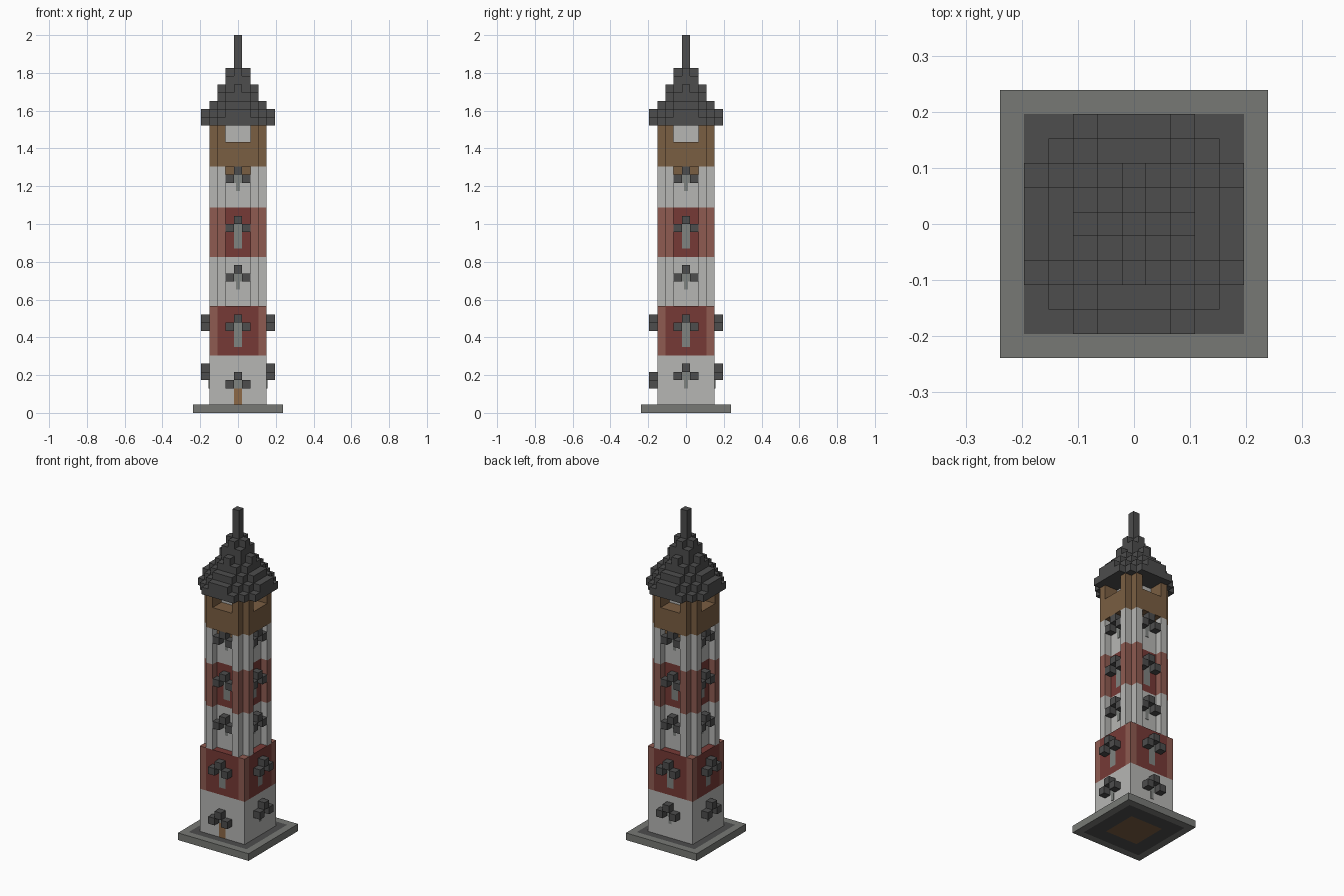
import bpy
import bmesh
from mathutils import Vector

old = bpy.data.objects.get("Cube")
if old:
    bpy.data.objects.remove(old, do_unlink=True)

V = 2 / 46  # edge length of one block


def material(name, r, g, b):
    lin = [((c / 255 + 0.055) / 1.055) ** 2.4 for c in (r, g, b)] + [1]
    m = bpy.data.materials.new(name)
    m.use_nodes = True
    m.diffuse_color = lin
    m.node_tree.nodes["Principled BSDF"].inputs["Base Color"].default_value = lin
    return m


MATS = {
    "white": material("white plaster", 182, 182, 180),
    "red": material("dark red brick", 118, 58, 54),
    "pale_red": material("pale red corner", 142, 91, 81),
    "brown": material("brown wood", 122, 94, 66),
    "door": material("door wood", 140, 104, 70),
    "dark": material("dark slate", 77, 77, 77),
    "grey": material("grey stone", 119, 121, 117),
    "window": material("window grey", 128, 131, 128),
}
SLOTS = list(MATS)
blocks = {}  # (x, y, z) -> (part, colour)


def fill(part, z0, z1, reach, inside, colour):
    """Fill layers z0..z1 by rules on the larger (a) and smaller (b) axis distance."""
    for z in range(z0, z1):
        for x in range(-reach, reach + 1):
            for y in range(-reach, reach + 1):
                b, a = sorted((abs(x), abs(y)))
                if inside(a, b):
                    blocks[x, y, z] = (part, colour(a, b))


def full(a, b):
    return True


def ribbed(a, b):
    return a < 3 or b == 2


def only(c):
    return lambda a, b: c


# Base plate with dark footing and wooden core
fill("base_plate", 0, 1, 5, full,
     lambda a, b: "brown" if a <= 2 else "dark" if a <= 4 else "grey")

# Square lower tower, ribbed upper tower
fill("lower_white_wall", 1, 7, 3, full, only("white"))
fill("lower_red_wall", 7, 13, 3, full, lambda a, b: "pale_red" if b == 3 else "red")
fill("middle_white_wall", 13, 19, 3, ribbed, only("white"))
fill("upper_red_wall", 19, 25, 3, ribbed, lambda a, b: "pale_red" if b == 2 else "red")
fill("upper_white_wall", 25, 30, 3, ribbed,  only("white"))
for z in (29,):
    fill("upper_white_wall", z, z + 1, 3, ribbed, lambda a, b: "white" if b == 2 else "brown")

# Lookout room: parapet, corner posts, inner core
fill("parapet", 30, 33, 3, lambda a, b: b <= 2, only("brown"))
fill("corner_post", 33, 35, 3, lambda a, b: b == 2, only("brown"))
fill("lookout_core", 33, 35, 1, full, only("white"))

# Stepped roof: each layer is limited by reach and by diagonal sum
for i, (reach, diagonal) in enumerate([(4, 6), (4, 5), (3, 4), (2, 3), (2, 2), (1, 2), (1, 1)]):
    fill("roof", 35 + i, 36 + i, reach, lambda a, b: a + b <= diagonal, only("dark"))
fill("spire", 42, 46, 0, full, only("dark"))

# Windows with three-block hoods on every side
SIDES = [(0, -1), (1, 0), (0, 1), (-1, 0)]
drips = []
for dx, dy in SIDES:
    front = dy == -1

    def put(along, out, z, part, colour):
        blocks[dx * out - dy * along, dy * out + dx * along, z] = (part, colour)

    for level, out, height in [(4, 4, 1), (10, 4, 3), (16, 3, 1), (22, 3, 3), (28, 3, 1)]:
        doorway = front and level == 4
        z = level - 1 if doorway else level
        for side in (-1, 1):
            put(side, out, z, "window_hood", "dark")
        put(0, out, z + 1, "window_hood", "dark")
        if doorway:
            for k in (1, 2):
                put(0, out - 1, k, "door", "door")
        for k in range(height):
            put(0, out - 1, z - k, "window", "window")
        if height == 1 and not doorway:
            drips.append((dx, dy, out - 0.5, z - 0.5))


# Turn blocks into meshes, keeping only exposed faces
AXES = [Vector(d) for d in [(1, 0, 0), (-1, 0, 0), (0, 1, 0), (0, -1, 0), (0, 0, 1), (0, 0, -1)]]
for part in dict.fromkeys(p for p, c in blocks.values()):
    bm = bmesh.new()
    verts = {}
    for cell, (owner, colour) in blocks.items():
        if owner != part:
            continue
        centre = Vector(cell) + Vector((0, 0, 0.5))
        for n in AXES:
            if tuple(int(c) for c in Vector(cell) + n) in blocks:
                continue
            u = Vector((n.y, n.z, n.x))
            w = n.cross(u)
            ring = []
            for s, t in [(-1, -1), (1, -1), (1, 1), (-1, 1)]:
                p = centre + (n + u * s + w * t) / 2
                key = tuple(p)
                if key not in verts:
                    verts[key] = bm.verts.new(p * V)
                ring.append(verts[key])
            face = bm.faces.new(ring)
            face.material_index = SLOTS.index(colour)
    mesh = bpy.data.meshes.new(part)
    bm.to_mesh(mesh)
    bm.free()
    for m in MATS.values():
        mesh.materials.append(m)
    bpy.context.collection.objects.link(bpy.data.objects.new(part, mesh))

# Narrow sill marks under the windows of the white bands
for dx, dy, out, z in drips:
    bpy.ops.mesh.primitive_cube_add(size=1, location=(dx * out * V, dy * out * V, z * V))
    mark = bpy.context.object
    mark.name = "sill_mark"
    mark.scale = (0.006 if dx else 0.02, 0.006 if dy else 0.02, V)
    mark.data.materials.append(MATS["window"])
